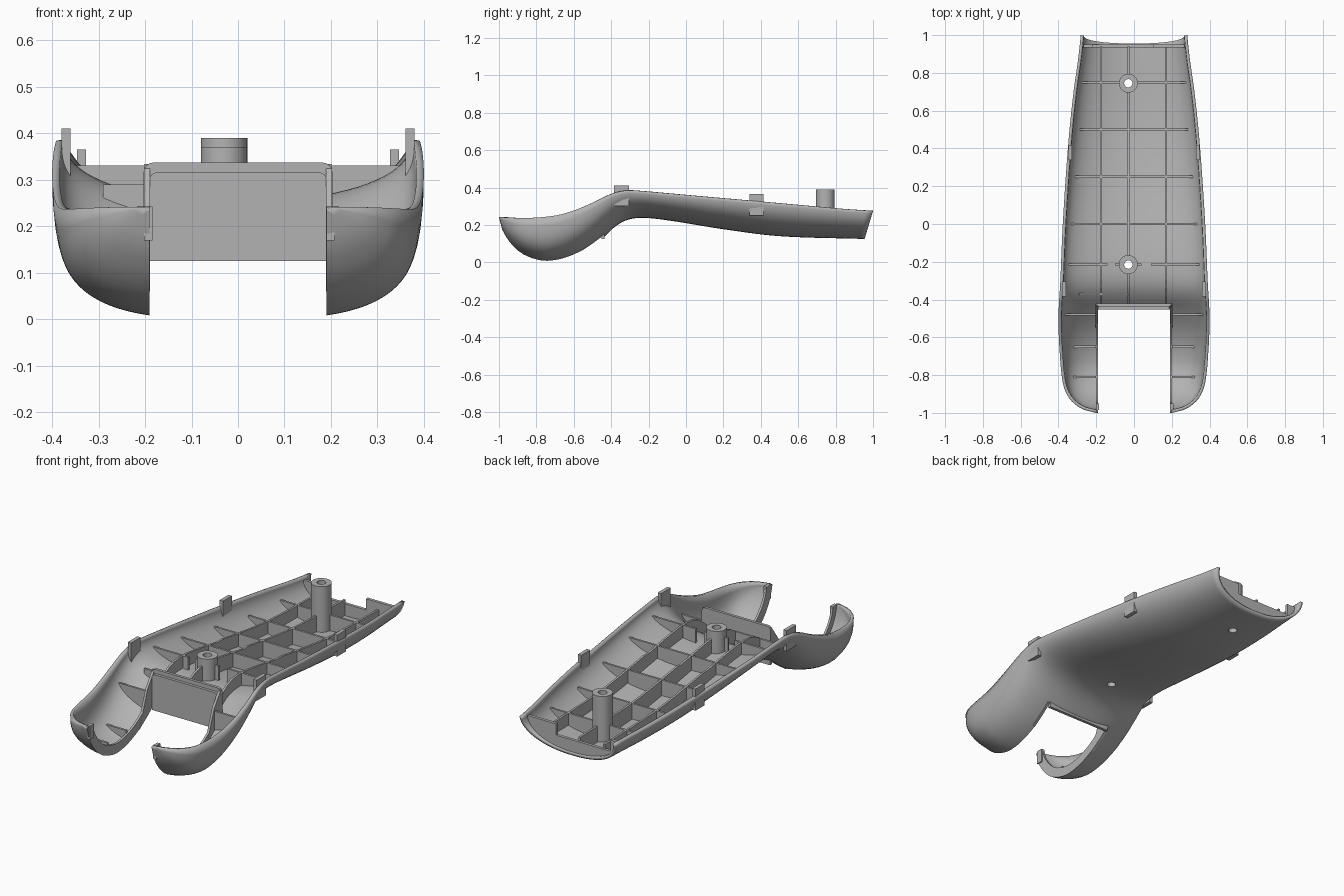
import bpy, bmesh, math
from mathutils import Vector

cube = bpy.data.objects.get("Cube")
if cube:
    bpy.data.objects.remove(cube, do_unlink=True)

grey = bpy.data.materials.new("plain grey")
grey.use_nodes = True
grey.diffuse_color = (0.45, 0.45, 0.45, 1)
grey.node_tree.nodes["Principled BSDF"].inputs["Base Color"].default_value = grey.diffuse_color

# Profiles along y: half width, rim height, underside height
WIDTH = [(-1, .2), (-.985, .26), (-.96, .305), (-.92, .345), (-.85, .375), (-.7, .392), (-.5, .4),
         (-.3, .39), (0, .377), (.4, .35), (.7, .32), (.955, .282)]
RIM = [(-1, .242), (-.85, .237), (-.7, .25), (-.6, .277), (-.5, .318), (-.4, .365), (-.32, .384),
       (-.25, .382), (0, .36), (.4, .325), (.955, .275)]
BOTTOM = [(-1, .235), (-.985, .175), (-.96, .125), (-.92, .075), (-.87, .035), (-.8, .008), (-.74, 0),
          (-.65, .014), (-.55, .055), (-.45, .125), (-.38, .19), (-.32, .225), (-.24, .238),
          (-.1, .225), (.2, .177), (.5, .14), (.955, .125)]


def sample(table, y):
    """Smooth interpolation through a table of (y, value)."""
    y = min(max(y, table[0][0]), table[-1][0])
    i = next(k for k in range(len(table) - 1) if y <= table[k + 1][0])

    def slope(k):
        a, b = table[max(k - 1, 0)], table[min(k + 1, len(table) - 1)]
        return (b[1] - a[1]) / (b[0] - a[0])
    (y0, v0), (y1, v1) = table[i], table[i + 1]
    h = y1 - y0
    t = (y - y0) / h
    return (v0 * (1 + 2 * t) * (1 - t) ** 2 + v1 * t * t * (3 - 2 * t)
            + h * t * (1 - t) * (slope(i) * (1 - t) - slope(i + 1) * t))


def power(y):
    t = min(max((y + .75) / .4, 0), 1)
    return 3.2 - t


def surface(x, y):
    """Height of the outer skin."""
    n, rim = power(y), sample(RIM, y)
    u = min(abs(x) / sample(WIDTH, y), 1)
    return rim - (rim - sample(BOTTOM, y)) * (1 - u ** n) ** (1 / n)


def finish(bm, name, smooth=False):
    bmesh.ops.recalc_face_normals(bm, faces=bm.faces)
    mesh = bpy.data.meshes.new(name)
    bm.to_mesh(mesh)
    bm.free()
    obj = bpy.data.objects.new(name, mesh)
    bpy.context.collection.objects.link(obj)
    mesh.materials.append(grey)
    if smooth:
        bpy.ops.object.select_all(action='DESELECT')
        obj.select_set(True)
        bpy.context.view_layer.objects.active = obj
        bpy.ops.object.shade_smooth_by_angle(angle=math.radians(35))
    return obj


def box(name, x0, x1, y0, y1, z0, z1, bevel=0):
    bm = bmesh.new()
    bmesh.ops.create_cube(bm, size=1)
    for v in bm.verts:
        v.co = ((x0 + x1) / 2 + v.co.x * (x1 - x0), (y0 + y1) / 2 + v.co.y * (y1 - y0),
                (z0 + z1) / 2 + v.co.z * (z1 - z0))
    if bevel:
        edges = [e for e in bm.edges if abs(e.verts[0].co.y - e.verts[1].co.y) > 1e-4
                 and e.verts[0].co.z > z0 + 1e-4]
        bmesh.ops.bevel(bm, geom=edges, offset=bevel, segments=4, affect='EDGES', profile=.5)
    return finish(bm, name)


def ribbon(name, lower, upper, thick):
    """Solid plate between two point rows, given the thickness vector."""
    bm = bmesh.new()
    half = Vector(thick) / 2
    rows = [[bm.verts.new(Vector(p) + s * half) for p in pts]
            for pts, s in ((lower, -1), (upper, -1), (upper, 1), (lower, 1))]
    for a, b in zip(rows, rows[1:] + rows[:1]):
        for i in range(len(a) - 1):
            bm.faces.new((a[i], a[i + 1], b[i + 1], b[i]))
    for i in (0, -1):
        bm.faces.new([r[i] for r in rows])
    return finish(bm, name)


def skin(name, inset, drop, thickness):
    """Lofted half shell with a slanted rear end."""
    bm = bmesh.new()
    count, around = 72, 40
    nose = [-1, -.995, -.985, -.972, -.96, -.94, -.92, -.895, -.87]
    ys = nose + [-.84 + 1.795 * i / count for i in range(count + 1)]
    rows = []
    for y in ys:
        w, n = sample(WIDTH, y) - inset, power(y)
        rim = sample(RIM, y) - drop
        depth = max(rim - sample(BOTTOM, y) - inset, .004)
        lean = max(0, (y - .8) / .155) ** 2 * .045
        front = y + inset * max(0, 1 - (y + 1) / .2)
        row = []
        for j in range(around + 1):
            a = math.pi * j / around
            c, s = math.cos(a), math.sin(a)
            x = math.copysign(abs(c) ** (2 / n), c) * w
            d = max(s, 0) ** (2 / n)
            row.append(bm.verts.new((x, front + lean * (1 - d), rim - depth * d)))
        rows.append(row)
    for a, b in zip(rows, rows[1:]):
        for j in range(around):
            bm.faces.new((a[j], a[j + 1], b[j + 1], b[j]))
    obj = finish(bm, name, True)
    # Normals must point outward so that thickness grows inward
    mid = min(obj.data.polygons, key=lambda p: (p.center - Vector((0, .3, .15))).length)
    if mid.normal.z > 0:
        obj.data.flip_normals()
    mod = obj.modifiers.new("thickness", 'SOLIDIFY')
    mod.thickness, mod.offset = thickness, -1
    for cutter in cutters:
        cut = obj.modifiers.new("cut", 'BOOLEAN')
        cut.operation, cut.solver, cut.object = 'DIFFERENCE', 'EXACT', cutter
    return obj


def cylinder(bm, x, y, z0, z1, r):
    ret = bmesh.ops.create_cone(bm, cap_ends=True, segments=32, radius1=r, radius2=r, depth=z1 - z0)
    bmesh.ops.translate(bm, verts=ret["verts"], vec=(x, y, (z0 + z1) / 2))


# Cutters for the front slot and the two screw holes
BOSSES = [("front_boss", -.03, -.215, .37), ("rear_boss", -.03, .745, .39)]
cutters = [box("slot_cutter", -.19, .19, -1.2, -.445, -.2, .6)]
for name, x, y, top in BOSSES:
    bm = bmesh.new()
    cylinder(bm, x, y, -.1, .6, .022)
    cutters.append(finish(bm, name + "_cutter"))
for c in cutters:
    c.hide_render = True
    c.hide_set(True)

# Shell in two layers, which leaves a stepped rim
skin("outer_shell", 0, 0, .016)
skin("inner_shell", .013, .014, .015)

# Hollow screw bosses
for name, x, y, top in BOSSES:
    bm = bmesh.new()
    z0 = surface(x, y) + .012
    rings = [[bm.verts.new((x + r * math.cos(k * math.pi / 16), y + r * math.sin(k * math.pi / 16), z))
              for k in range(32)] for r, z in ((.05, z0), (.05, top), (.022, top), (.022, z0))]
    for a, b in zip(rings, rings[1:] + rings[:1]):
        for k in range(32):
            bm.faces.new((a[k], a[k - 1], b[k - 1], b[k]))
    finish(bm, name, True)


# Stiffening ribs that end where their top meets the shell
def cross_rib(name, y, x0, x1, top, thick=.011):
    xs = [x0 + (x1 - x0) * i / 30 for i in range(31)]
    xs = [x for x in xs if surface(x, y) + .016 < top and abs(x) < sample(WIDTH, y) - .015]
    low = [(x, y, surface(x, y) + .014) for x in xs]
    ribbon(name, low, [(x, y, top) for x in xs], (0, thick, 0))


def rib_top(y):
    return surface(0, y) + (.093 if y < .1 else .1)


for y, spans in ((-.37, [(-.29, -.03)]), (-.215, [(-.36, -.14), (-.1, -.075), (.015, .04), (.09, .36)]),
                 (0, [(-.36, .36)]), (.25, [(-.36, .36)]), (.5, [(-.33, .33)]),
                 (.75, [(-.31, -.075), (.015, .31)])):
    for x0, x1 in spans:
        cross_rib("cross_rib", y, x0, x1, rib_top(y))
for x, spans in ((-.175, [(-.43, .94)]), (.17, [(-.43, .94)]),
                 (-.03, [(-.43, -.26), (-.17, .7), (.79, .94)])):
    for y0, y1 in spans:
        ys = [y0 + (y1 - y0) * i / 30 for i in range(31)]
        ribbon("long_rib", [(x, y, surface(x, y) + .014) for y in ys],
               [(x, y, min(rib_top(y), .33)) for y in ys], (.011, 0, 0))

# Rear wall with a lowered middle
cross_rib("rear_wall_left", .943, .1, .28, .265, .016)
cross_rib("rear_wall_middle", .943, -.22, .1, .205, .016)
cross_rib("rear_wall_right", .943, -.28, -.22, .265, .016)

# Slot end panel with a raised lip behind it
box("slot_panel", -.19, .19, -.452, -.436, .125, .316, .015)
box("slot_panel_lip", -.203, .203, -.437, -.422, .17, .337, .02)

for side, word in ((1, "left"), (-1, "right")):
    # Curved flange along the open side of each prong
    x = side * .196
    ys = [-.995, -.985, -.97, -.95] + [-.92 + .0168 * i for i in range(29)]
    outer = [(x, y, surface(x, y) + .003) for y in ys]
    inner = [(x, -.72 + (y + .72) * .83, .25 + (z - .25) * .8) for _, y, z in outer]
    ribbon(word + "_prong_flange", outer, inner, (.012, 0, 0))
    ribbon(word + "_slot_wall", [(x, -.56, .06), (x, -.5, .1), (x, -.44, .145)],
           [(x, -.545, .1), (x, -.49, .25), (x, -.43, .334)], (.013, 0, 0))
    box(word + "_nose_post", x - .006, x + .012, -.985, -.95, .17, .243)
    # Prong ribs
    for y, top in ((-.48, .235), (-.65, .09), (-.81, .085)):
        cross_rib(word + "_prong_rib", y, side * .2, side * .385, top)
    # Snap tabs standing above the rim
    box(word + "_front_tab", side * .37 - .01, side * .37 + .01, -.385, -.305, .3, .41)
    box(word + "_rear_tab", side * .337 - .01, side * .337 + .01, .34, .415, .25, .365)
